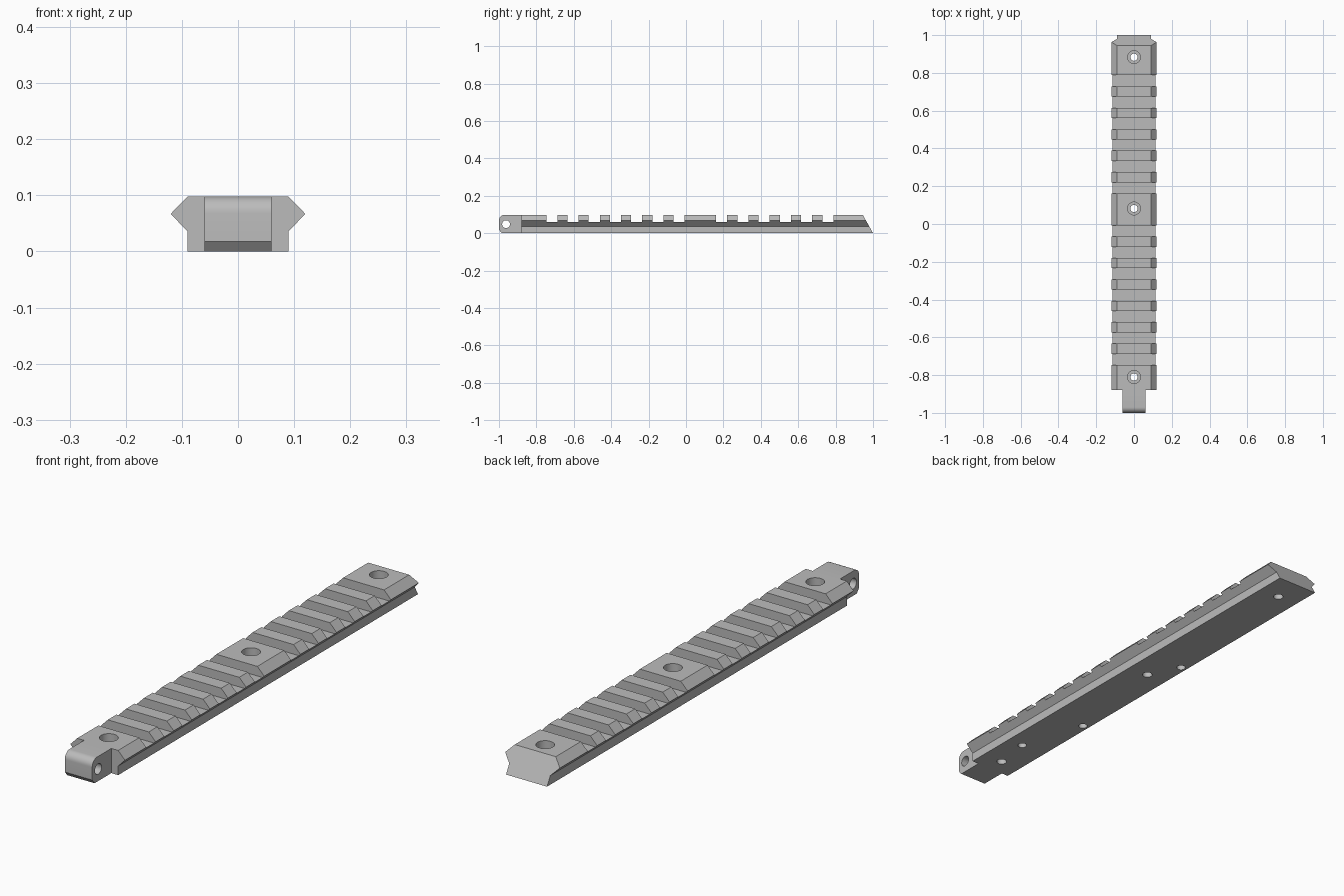
import bpy, bmesh, math
from mathutils import Matrix, Vector

if "Cube" in bpy.data.objects:
    bpy.data.objects.remove(bpy.data.objects["Cube"])

TOP = 0.098

grey = bpy.data.materials.new("satin grey")
grey.use_nodes = True
grey.diffuse_color = (0.5, 0.5, 0.5, 1)
grey.node_tree.nodes["Principled BSDF"].inputs["Base Color"].default_value = (0.5, 0.5, 0.5, 1)


def finish(bm, name):
    bmesh.ops.recalc_face_normals(bm, faces=bm.faces)
    mesh = bpy.data.meshes.new(name)
    bm.to_mesh(mesh)
    bm.free()
    mesh.materials.append(grey)
    obj = bpy.data.objects.new(name, mesh)
    bpy.context.collection.objects.link(obj)
    return obj


def prism(points, offset, name):
    """Extrude a closed outline of 3D points along an offset."""
    bm = bmesh.new()
    face = bm.faces.new([bm.verts.new(p) for p in points])
    ext = bmesh.ops.extrude_face_region(bm, geom=[face])["geom"]
    verts = [v for v in ext if isinstance(v, bmesh.types.BMVert)]
    bmesh.ops.translate(bm, vec=Vector(offset), verts=verts)
    return finish(bm, name)


def add_box(bm, x, y0, y1, z0, z1):
    size = Matrix.Diagonal((2 * x, y1 - y0, z1 - z0, 1))
    place = Matrix.Translation((0, (y0 + y1) / 2, (z0 + z1) / 2))
    bmesh.ops.create_cube(bm, size=1, matrix=place @ size)


def add_drill(bm, centre, radius, length, turn=Matrix()):
    bmesh.ops.create_cone(bm, cap_ends=True, segments=32, radius1=radius, radius2=radius,
                          depth=length, matrix=Matrix.Translation(centre) @ turn)


def cut(target, bm):
    """Subtract a cutter mesh and discard the cutter."""
    cutter = finish(bm, "cutter")
    cutter.hide_render = True
    mod = target.modifiers.new("cut", "BOOLEAN")
    mod.operation, mod.solver, mod.object = "DIFFERENCE", "EXACT", cutter
    bpy.context.view_layer.objects.active = target
    bpy.ops.object.modifier_apply(modifier=mod.name)
    bpy.data.objects.remove(cutter)


# Rail body: V-sided profile swept lengthwise, back end sloped
half = [(0.09, 0), (0.09, 0.036), (0.12, 0.067), (0.09, TOP)]
outline = half + [(-x, z) for x, z in reversed(half)]
rail = prism([(x, -0.88, z) for x, z in outline], (0, 1.88, 0), "rail_body")
for v in rail.data.vertices:
    if v.co.y > 0:
        v.co.y = 1 - 0.055 * v.co.z / TOP

# Cross slots, leaving a wide pad in the middle
slots = bmesh.new()
for i in range(14):
    if i != 7:
        y = -0.747 + 0.1135 * i
        add_box(slots, 0.2, y, y + 0.059, 0.06, 0.2)
cut(rail, slots)

# Counterbored screw holes
bores, shafts = bmesh.new(), bmesh.new()
for y in (-0.81, 0.082, 0.883):
    add_drill(bores, (0, y, 0.145), 0.034, 0.2)
    add_drill(shafts, (0, y, 0.05), 0.019, 0.2)
cut(rail, bores)
cut(rail, shafts)

# Blind holes in the underside
blind = bmesh.new()
for x, y in ((-0.065, 0.21), (-0.065, -0.39), (0.02, -0.66)):
    add_drill(blind, (x, y, 0), 0.017, 0.07)
cut(rail, blind)

# Front tongue: rounded upper nose, bevelled lower edge, cross pin hole
r = 0.03
nose = [(-1 + r - r * math.sin(a), TOP - r + r * math.cos(a))
        for a in (math.pi / 2 * k / 8 for k in range(9))]
side = [(-0.88, 0), (-0.88, TOP)] + nose + [(-1, 0.018), (-0.985, 0)]
tongue = prism([(-0.06, y, z) for y, z in side], (0.12, 0, 0), "front_tongue")
pin = bmesh.new()
add_drill(pin, (0, -0.962, 0.048), 0.021, 0.3, Matrix.Rotation(math.pi / 2, 4, "Y"))
cut(tongue, pin)

# Smooth the round surfaces, keep machined edges crisp
bpy.ops.object.select_all(action="DESELECT")
for obj in (rail, tongue):
    obj.select_set(True)
bpy.context.view_layer.objects.active = rail
bpy.ops.object.shade_smooth_by_angle(angle=math.radians(25))
